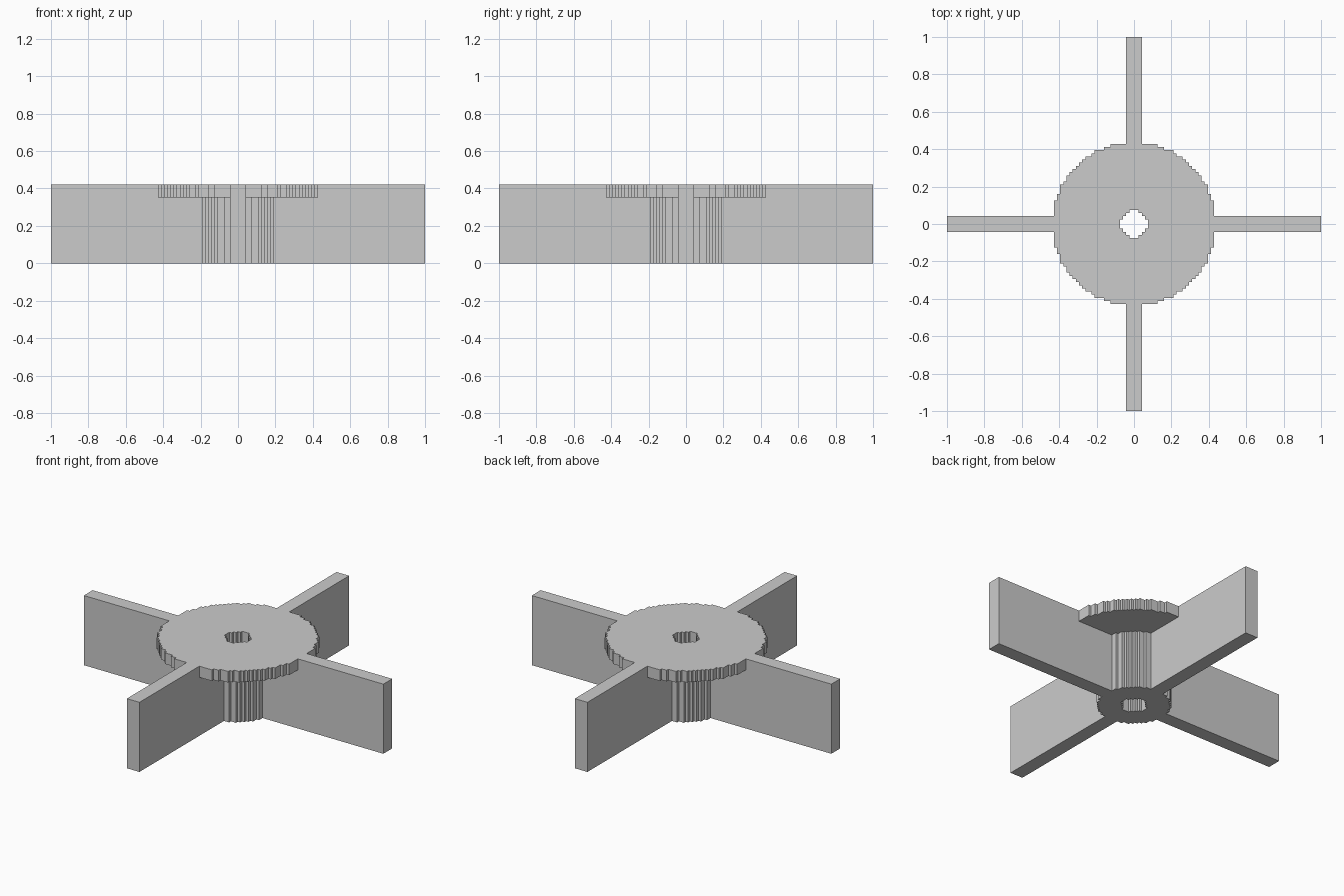
import bpy, bmesh, math
from mathutils import Matrix

if "Cube" in bpy.data.objects:
    bpy.data.objects.remove(bpy.data.objects["Cube"])

C = 2.0 / 119          # size of one step of the stepped outlines
TOP, RIM = 25, 21      # overall height and underside of the disc, in steps
HOLE = 17              # squared bore radius, in steps

grey = bpy.data.materials.new("plain_grey")
grey.diffuse_color = (0.6, 0.6, 0.6, 1)
grey.use_nodes = True
grey.node_tree.nodes["Principled BSDF"].inputs["Base Color"].default_value = grey.diffuse_color


def finish(name, bm):
    bmesh.ops.recalc_face_normals(bm, faces=bm.faces[:])
    mesh = bpy.data.meshes.new(name)
    bm.to_mesh(mesh)
    bm.free()
    mesh.materials.append(grey)
    obj = bpy.data.objects.new(name, mesh)
    bpy.context.collection.objects.link(obj)
    return obj


def extrude(bm, offset):
    geo = bmesh.ops.extrude_face_region(bm, geom=bm.faces[:])["geom"]
    verts = [v for v in geo if isinstance(v, bmesh.types.BMVert)]
    bmesh.ops.translate(bm, verts=verts, vec=offset)


def stepped_ring(name, radius_sq, z0, z1):
    """Round plate with a stair-stepped rim and a stair-stepped bore."""
    bm = bmesh.new()
    n = int(math.sqrt(radius_sq))
    for i in range(-n, n + 1):
        for j in range(-n, n + 1):
            if HOLE < i * i + j * j <= radius_sq:
                corners = ((-.5, -.5), (.5, -.5), (.5, .5), (-.5, .5))
                bm.faces.new([bm.verts.new(((i + a) * C, (j + b) * C, z0 * C))
                              for a, b in corners])
    bmesh.ops.remove_doubles(bm, verts=bm.verts[:], dist=C * 0.1)
    extrude(bm, (0, 0, (z1 - z0) * C))
    bmesh.ops.recalc_face_normals(bm, faces=bm.faces[:])
    bmesh.ops.dissolve_limit(bm, angle_limit=0.02, verts=bm.verts[:],
                             edges=bm.edges[:])
    bmesh.ops.triangulate(bm, faces=[f for f in bm.faces if len(f.verts) > 4])
    return finish(name, bm)


def blade(name, angle):
    """Upright plate, notched to fit under the disc."""
    bm = bmesh.new()
    profile = ((11, 0), (59.5, 0), (59.5, TOP), (25.5, TOP), (25.5, RIM), (11, RIM))
    bm.faces.new([bm.verts.new((r * C, -2.5 * C, z * C)) for r, z in profile])
    extrude(bm, (0, 5 * C, 0))
    bm.transform(Matrix.Rotation(angle, 4, 'Z'))
    return finish(name, bm)


# central column and the wide disc on top
stepped_ring("hub", 140, 0, RIM)
stepped_ring("disc", 675, RIM, TOP)

# four blades in a cross
for k, side in enumerate(("right", "back", "left", "front")):
    blade(side + "_blade", k * math.pi / 2)
